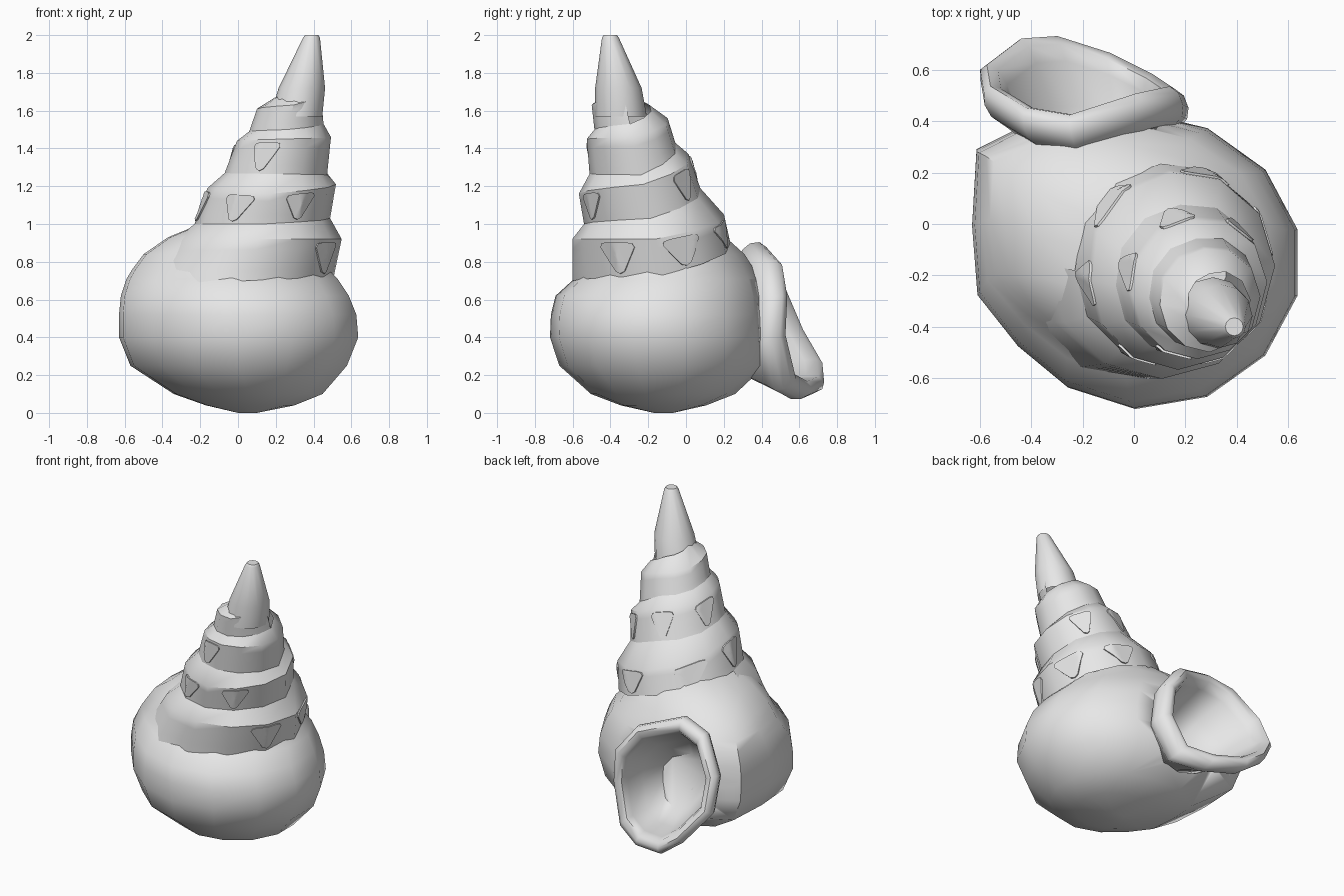
import bpy, bmesh
from math import cos, sin, pi, floor, radians
from mathutils import Vector

cube = bpy.data.objects.get("Cube")
if cube:
    bpy.data.objects.remove(cube, do_unlink=True)

shell_grey = bpy.data.materials.new("shell grey")
shell_grey.use_nodes = True
COLOR = (0.8, 0.8, 0.8, 1)
shell_grey.diffuse_color = COLOR
shell_grey.node_tree.nodes["Principled BSDF"].inputs["Base Color"].default_value = COLOR


def make(name, rows, closed=True, caps=(False, False), angle=38):
    """Skin a list of equal-length point rows into one object."""
    bm = bmesh.new()
    grid = [[bm.verts.new(p) for p in row] for row in rows]
    n = len(grid[0])
    for a, b in zip(grid, grid[1:]):
        for i in range(n if closed else n - 1):
            j = (i + 1) % n
            bm.faces.new((a[i], a[j], b[j], b[i]))
    for cap, row in zip(caps, (grid[0], grid[-1])):
        if cap:
            bm.faces.new(row)
    bmesh.ops.recalc_face_normals(bm, faces=bm.faces)
    mesh = bpy.data.meshes.new(name)
    bm.to_mesh(mesh)
    bm.free()
    mesh.materials.append(shell_grey)
    obj = bpy.data.objects.new(name, mesh)
    bpy.context.collection.objects.link(obj)
    bpy.ops.object.select_all(action="DESELECT")
    obj.select_set(True)
    bpy.context.view_layer.objects.active = obj
    bpy.ops.object.shade_smooth_by_angle(angle=radians(angle))
    return obj


# Body whorl: rings as (z, x min, x max, y min, y max)
SIDES = 14
BODY = [(0.0, 0.0, 0.1, -0.17, -0.07), (0.04, -0.17, 0.3, -0.35, 0.1),
        (0.1, -0.34, 0.45, -0.51, 0.25), (0.25, -0.57, 0.58, -0.68, 0.41),
        (0.4, -0.63, 0.64, -0.73, 0.43), (0.52, -0.63, 0.63, -0.725, 0.42),
        (0.62, -0.62, 0.59, -0.7, 0.41), (0.71, -0.59, 0.53, -0.6, 0.38),
        (0.76, -0.56, 0.48, -0.55, 0.35), (0.84, -0.5, 0.44, -0.52, 0.3),
        (0.93, -0.37, 0.4, -0.47, 0.2), (1.0, -0.2, 0.36, -0.4, 0.1)]


def body_ring(z, x0, x1, y0, y1):
    ring = []
    for i in range(SIDES):
        t = 2 * pi * i / SIDES - pi / 2
        # Swell towards the mouth, flatten on the opposite flank
        swell = (1 + 0.22 * max(0, cos(t - radians(142))) ** 4
                 - 0.1 * max(0, cos(t - radians(220))) ** 4)
        x = (x0 + x1) / 2 + cos(t) * (x1 - x0) * 0.51 * swell
        y = (y0 + y1) / 2 + sin(t) * (y1 - y0) / 2 * swell
        ring.append(Vector((max(x, x0), min(y, y1 + 0.01), z)))
    return ring


body = make("body_whorl", [body_ring(*r) for r in BODY], caps=(True, True), angle=50)

# Spire: heights of the suture and the shoulder at each quarter turn, going down
SUTURE = [1.75, 1.70, 1.68, 1.63, 1.53, 1.50, 1.49, 1.43, 1.26, 1.265, 1.27,
          1.19, 1.03, 1.0, 1.0, 0.9, 0.73, 0.7, 0.66]
SHOULDER = [1.70, 1.63, 1.61, 1.56, 1.46, 1.45, 1.44, 1.37, 1.21, 1.16, 1.19,
            1.05, 0.92, 0.92, 0.92]
STEP = 3


def axis(z):
    return Vector((0.39 - 0.26 * (2 - z), -0.4 + 0.22 * (2 - z), z))


def corner(heights, k):
    """Vertex k of a spiral edge, STEP vertices to the quarter turn."""
    q = min(k // STEP, len(heights) - 2)
    f = k / STEP - q
    z = heights[q] * (1 - f) + heights[q + 1] * f
    if heights is SUTURE:
        # Tight at the tip; the last stretch flares out to melt into the body
        slope = 0.33 if z < 1.53 else 0.6
        r = 0.185 + (1.53 - z) * slope + 0.07 * max(0, k / STEP - 16.6)
    else:
        r = 0.155 + (1.7 - z) * 0.365 - 0.03 * max(0, 1 - k / STEP)
    t = -k / STEP * pi / 2
    return axis(z) + Vector((cos(t), sin(t), 0)) * r


def edge(heights, u):
    k = floor(u * STEP)
    return corner(heights, k).lerp(corner(heights, k + 1), u * STEP - k)


count = (len(SHOULDER) - 1) * STEP + 1
suture = [corner(SUTURE, k) for k in range(count)]
shoulder = [corner(SHOULDER, k) for k in range(count)]
wall_foot = [corner(SUTURE, k + 4 * STEP) for k in range(count)]
wall = [[a.lerp(b, i / 4) for a, b in zip(shoulder, wall_foot)] for i in range(5)]
make("spire_whorls", [suture] + wall, closed=False, angle=36)

# Pointed tip
TIP = [(2.0, 0.39, -0.4, 0.035), (1.985, 0.389, -0.4, 0.045),
       (1.72, 0.338, -0.358, 0.123), (1.57, 0.308, -0.345, 0.138)]
make("spire_tip", [[(x + r * cos(i * pi / 6), y + r * sin(i * pi / 6), z)
                    for i in range(12)] for z, x, y, r in TIP], caps=(True, False), angle=50)

# Rounded triangular scales lying on the whorl walls
TRIANGLE = [(-0.9, 0.06), (-0.6, 0.03), (-0.3, 0.03), (0, 0.03), (0.3, 0.03), (0.6, 0.03),
            (0.9, 0.06), (1, 0.16), (0.6, 0.5), (0.25, 0.8), (0, 0.86), (-0.25, 0.8),
            (-0.6, 0.5), (-1, 0.16)]


def scale_point(u, v, lift):
    p = edge(SHOULDER, u).lerp(edge(SUTURE, u + 4), v)
    out = p - axis(p.z)
    out.z = 0.1 * out.length
    return p + out.normalized() * lift


SCALES = [5.22, 6.2, 6.88, 7.5, 8.67, 9.3, 9.96, 10.54, 11.25, 11.79, 12.33]
for n, u in enumerate(SCALES):
    p = edge(SHOULDER, u)
    width = 0.07 if u < 8 else 0.085 if u < 10.2 else 0.105
    half = width / ((p - axis(p.z)).length * pi / 2)
    rows = [[scale_point(u + a * s * half, 0.46 + (b - 0.4) * s, lift) for a, b in TRIANGLE]
            for s, lift in ((1, -0.01), (1, 0.009), (0.8, 0.009), (0.6, 0.009),
                            (0.4, 0.009), (0.2, 0.009), (0.02, 0.009))]
    make("scale_%d" % (n + 1), rows, caps=(False, True), angle=45)

# Aperture: rolled lip around the mouth, with a spout low at the back
LIP = [Vector(p) for p in [
    (-0.25, 0.39, 0.9), (-0.43, 0.42, 0.85), (-0.58, 0.51, 0.64), (-0.595, 0.6, 0.43),
    (-0.45, 0.71, 0.24), (-0.3, 0.72, 0.13), (-0.08, 0.65, 0.1), (0.1, 0.56, 0.15),
    (0.19, 0.5, 0.4), (0.17, 0.51, 0.62), (0.03, 0.48, 0.8)]]
centre = sum(LIP, Vector()) / len(LIP)
facing = Vector((-0.2, 0.9, 0.3)).normalized()


def lip_ring(size, shift):
    return [centre + (p - centre) * size + facing * shift for p in LIP]


make("aperture_lip", [lip_ring(s, d) for s, d in
                      [(0.56, -0.28), (0.86, -0.15), (0.99, -0.1), (1.03, -0.05), (1.01, 0.0),
                       (0.93, 0.025), (0.83, 0.01), (0.77, -0.05), (0.66, -0.22),
                       (0.42, -0.36)]], caps=(False, True), angle=55)

# Hollow the body where the mouth runs into it
cutter = make("mouth_cutter", [lip_ring(s, d) for s, d in
                               [(0.86, 0.2), (0.83, 0.01), (0.79, -0.05), (0.68, -0.22),
                                (0.45, -0.38)]], caps=(True, True))
cutter.hide_render = True
hollow = body.modifiers.new("mouth", "BOOLEAN")
hollow.operation = "DIFFERENCE"
hollow.object = cutter
bpy.context.view_layer.objects.active = body
bpy.ops.object.modifier_apply(modifier=hollow.name)
bpy.data.objects.remove(cutter, do_unlink=True)
